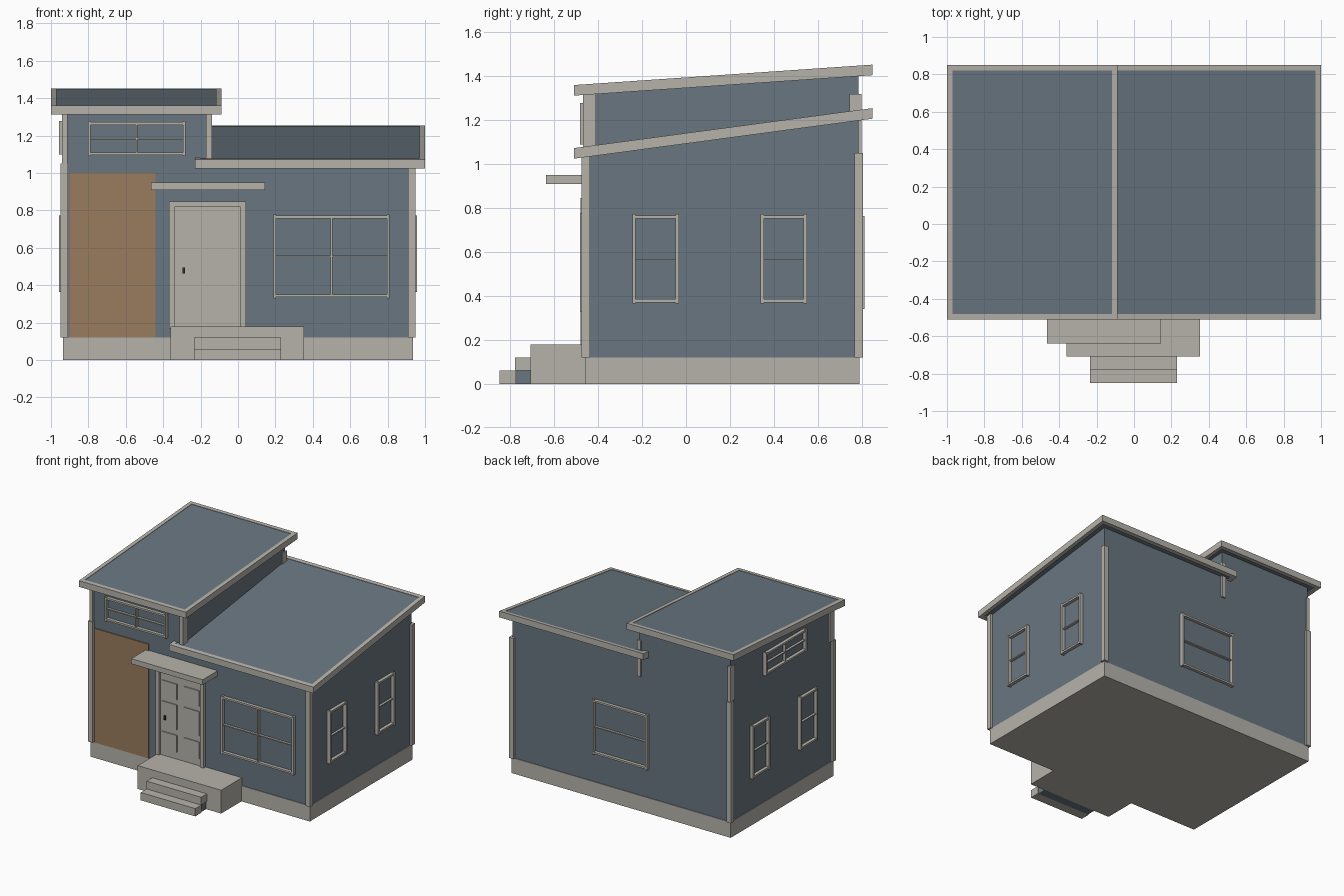
import bpy
import bmesh

cube = bpy.data.objects.get("Cube")
if cube:
    bpy.data.objects.remove(cube, do_unlink=True)


def material(name, rgb):
    m = bpy.data.materials.new(name)
    m.use_nodes = True
    m.diffuse_color = (*rgb, 1)
    m.node_tree.nodes["Principled BSDF"].inputs["Base Color"].default_value = (*rgb, 1)
    return m


BLUE = material("slate blue", (0.14, 0.18, 0.215))
TRIM = material("warm grey trim", (0.47, 0.45, 0.405))
WOOD = material("brown wood", (0.315, 0.2, 0.11))
DARK = material("dark metal", (0.03, 0.03, 0.03))


def add_prism(bm, profile, x0, x1):
    """Extrude a profile of (y, z) points from x0 to x1."""
    a = [bm.verts.new((x0, y, z)) for y, z in profile]
    b = [bm.verts.new((x1, y, z)) for y, z in profile]
    bm.faces.new(a)
    bm.faces.new(b[::-1])
    n = len(a)
    for i in range(n):
        j = (i + 1) % n
        bm.faces.new((a[i], b[i], b[j], a[j]))


def build(name, mat, prisms):
    bm = bmesh.new()
    for p in prisms:
        add_prism(bm, *p)
    bmesh.ops.recalc_face_normals(bm, faces=bm.faces[:])
    me = bpy.data.meshes.new(name)
    bm.to_mesh(me)
    bm.free()
    me.materials.append(mat)
    ob = bpy.data.objects.new(name, me)
    bpy.context.collection.objects.link(ob)
    return ob


def box(x0, x1, y0, y1, z0, z1):
    return [(y0, z0), (y1, z0), (y1, z1), (y0, z1)], x0, x1


# Overall wall planes
WX, FRONT, BACK = 0.93, -0.455, 0.785
BASE = 0.12
EAVE_F, EAVE_B = -0.51, 0.85


def slope(y, z_front, z_back):
    return z_front + (z_back - z_front) * (y - EAVE_F) / (EAVE_B - EAVE_F)


# Walls with sloping tops
def walls(name, x0, x1, z0, zf, zb):
    prof = [(FRONT, z0), (BACK, z0), (BACK, slope(BACK, zf, zb)), (FRONT, slope(FRONT, zf, zb))]
    return build(name, BLUE, [(prof, x0, x1)])


LOW, HIGH = (1.025, 1.207), (1.312, 1.405)
walls("main_walls", -WX, WX, BASE, LOW[0] + 0.01, LOW[1] + 0.01)
walls("tall_walls", -WX, -0.15, BASE + 0.5, HIGH[0] + 0.01, HIGH[1] + 0.01)
build("foundation", TRIM, [box(-0.935, 0.935, -0.46, 0.79, 0, BASE)])


# Shed roofs: blue slab inside a fascia frame
def roof(name, x0, x1, z):
    w, t = 0.03, 0.048

    def slab(ya, yb, xa, xb, low=0.0, high=t):
        za, zb = slope(ya, *z), slope(yb, *z)
        return [(ya, za + low), (yb, zb + low), (yb, zb + high), (ya, za + high)], xa, xb

    build(name + "_fascia", TRIM, [
        slab(EAVE_F, EAVE_B, x0, x0 + w), slab(EAVE_F, EAVE_B, x1 - w, x1),
        slab(EAVE_F, EAVE_F + w, x0 + w, x1 - w), slab(EAVE_B - w, EAVE_B, x0 + w, x1 - w)])
    build(name + "_panel", BLUE, [
        slab(EAVE_F + w, EAVE_B - w, x0 + w, x1 - w, 0.008, t - 0.003)])


roof("low_roof", -0.23, 1.0, LOW)
roof("high_roof", -1.0, -0.088, HIGH)

# Corner trim posts
for side, sx in (("left", 1), ("right", -1)):
    for end, y0, y1 in (("front", -0.475, -0.437), ("back", 0.767, 0.805)):
        xs = sorted((sx * 0.908, sx * 0.948))
        build(f"{end}_{side}_corner_post", TRIM, [box(*xs, y0, y1, BASE, 1.05)])
for end, y0, y1 in (("front", -0.468, -0.41), ("back", 0.745, 0.798)):
    build(f"{end}_upper_outer_post", TRIM, [box(-0.94, -0.912, y0, y1, 1.05, 1.32)])
    build(f"{end}_upper_inner_post", TRIM, [box(-0.172, -0.14, y0, y1, 1.04, 1.32)])


# Windows: frame, horizontal bar and optional upright, on any wall
def window(name, wall, u0, u1, z0, z1, upright=False):
    def part(ua, ub, za, zb, depth):
        if wall == "front":
            return box(ua, ub, FRONT - depth, FRONT + 0.005, za, zb)
        if wall == "back":
            return box(ua, ub, BACK - 0.005, BACK + depth, za, zb)
        if wall == "left":
            return box(WX - 0.005, WX + depth, ua, ub, za, zb)
        return box(-WX - depth, -WX + 0.005, ua, ub, za, zb)

    s, mid, zm = 0.014, (u0 + u1) / 2, (z0 + z1) / 2
    parts = [part(u0, u0 + s, z0, z1, 0.028), part(u1 - s, u1, z0, z1, 0.028)]
    for z in (z0 + 0.006, z1 - s - 0.006):
        parts.append(part(u0 + s, u1 - s, z, z + s, 0.025))
    parts.append(part(u0 + s, u1 - s, zm - 0.004, zm + 0.004, 0.018))
    if upright:
        parts.append(part(mid - 0.005, mid + 0.005, z0 + s, z1 - s, 0.02))
    build(name, TRIM, parts)


window("front_large_window", "front", 0.19, 0.81, 0.33, 0.778, True)
window("front_high_window", "front", -0.803, -0.28, 1.09, 1.278, True)
window("back_window", "back", -0.235, 0.235, 0.34, 0.765)
window("side_high_window", "right", -0.11, 0.39, 1.1, 1.278, True)
for wall in ("left", "right"):
    for tag, y in (("front", -0.138), ("back", 0.445)):
        window(f"{wall}_{tag}_window", wall, y - 0.105, y + 0.105, 0.365, 0.773)

# Wood cladding panel
build("wood_panel", WOOD, [box(-0.9, -0.44, FRONT - 0.008, FRONT + 0.005, BASE, 1.0)])

# Front door with surround and six raised panels
build("door_frame", TRIM, [
    box(-0.37, -0.338, -0.48, FRONT, 0.17, 0.847),
    box(0.01, 0.042, -0.48, FRONT, 0.17, 0.847),
    box(-0.338, 0.01, -0.48, FRONT, 0.822, 0.847)])
build("door", TRIM, [box(-0.338, 0.01, -0.464, FRONT, 0.17, 0.822)])
build("door_panels", TRIM, [
    box(x, x + 0.13, -0.471, -0.46, z0, z1)
    for x in (-0.323, -0.133)
    for z0, z1 in ((0.235, 0.365), (0.41, 0.6), (0.64, 0.76))])
build("door_handle", DARK, [box(-0.297, -0.284, -0.482, -0.46, 0.463, 0.495)])

# Canopy, landing and steps
build("door_canopy", TRIM, [box(-0.465, 0.145, -0.638, FRONT, 0.91, 0.95)])
build("landing", TRIM, [box(-0.36, 0.352, -0.708, -0.45, 0, 0.18)])
build("lower_step", TRIM, [box(-0.235, 0.23, -0.85, -0.775, 0, 0.06)])
build("upper_step", TRIM, [box(-0.235, 0.23, -0.778, -0.706, 0.06, 0.12)])
build("step_support", BLUE, [box(-0.228, 0.223, -0.776, -0.706, 0, 0.06)])
